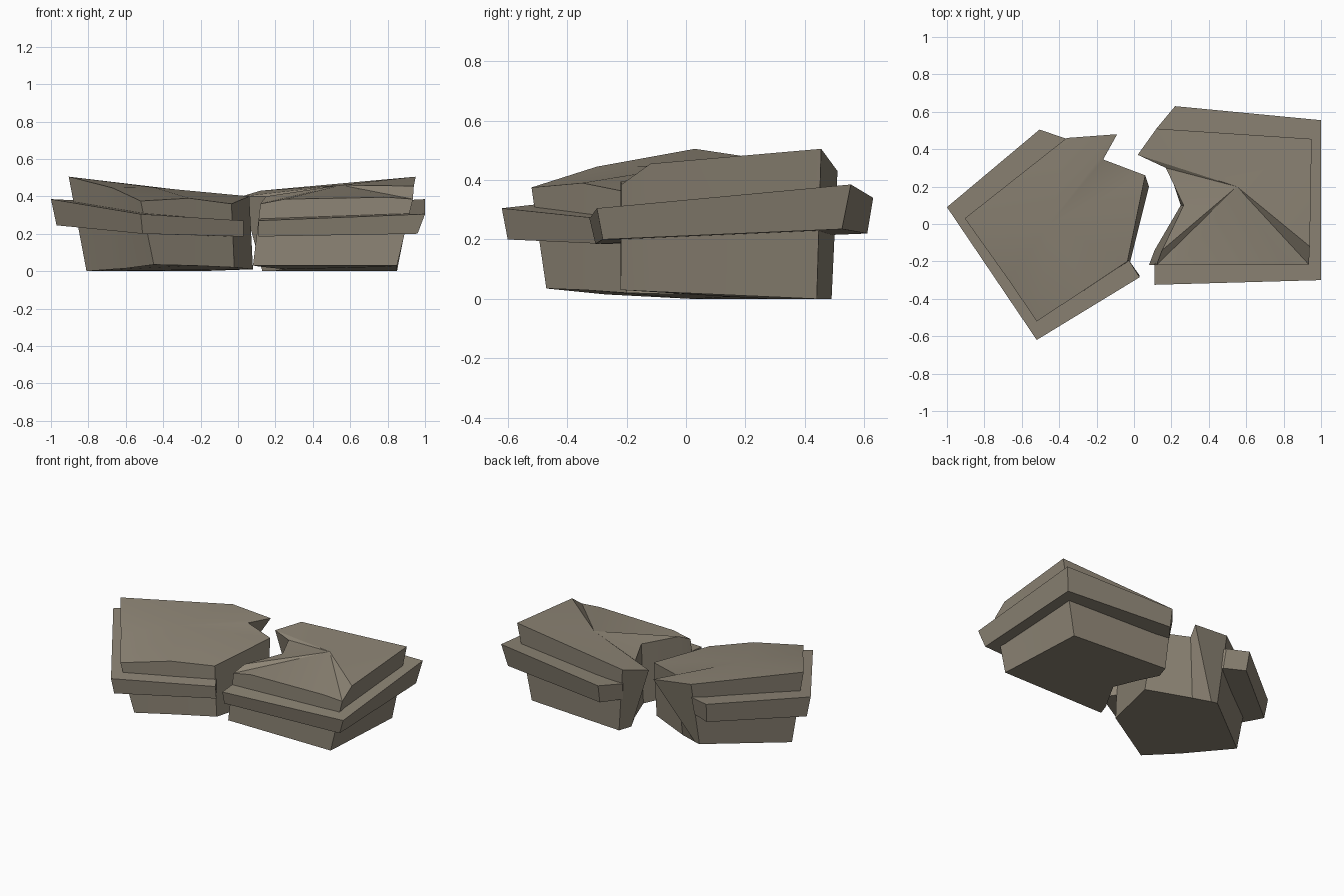
import bpy, bmesh, math

stone = bpy.data.materials.new("weathered_stone")
stone.diffuse_color = (0.27, 0.235, 0.18, 1)


def loft(name, lower, upper, peak=None):
    """Join two matching outlines with walls, cap both; a peak crowns the top."""
    bm = bmesh.new()
    a = [bm.verts.new(p) for p in lower]
    b = [bm.verts.new(p) for p in upper]
    n = len(a)
    for i in range(n):
        j = (i + 1) % n
        bm.faces.new((a[i], a[j], b[j], b[i]))
    bm.faces.new(a[::-1])
    if peak:
        c = bm.verts.new(peak)
        for i in range(n):
            bm.faces.new((b[i], b[(i + 1) % n], c))
    else:
        bm.faces.new(b)
    bmesh.ops.recalc_face_normals(bm, faces=bm.faces)
    me = bpy.data.meshes.new(name)
    bm.to_mesh(me)
    bm.free()
    me.materials.append(stone)
    ob = bpy.data.objects.new(name, me)
    bpy.context.collection.objects.link(ob)
    bpy.ops.object.select_all(action='DESELECT')
    ob.select_set(True)
    bpy.context.view_layer.objects.active = ob
    bpy.ops.object.shade_smooth_by_angle(angle=math.radians(28))
    return ob


def band(name, outline):
    """Projecting ledge: points are x, y, top z, bottom z, underside inset x, y."""
    loft(name, [(x + dx, y + dy, lo) for x, y, hi, lo, dx, dy in outline],
         [(x, y, hi) for x, y, hi, lo, dx, dy in outline])


# Left slab: flared broken block (front corner, front edge, break, back, left)
loft("left_slab",
     [(-0.45, -0.47, 0.035), (-0.24, -0.34, 0.03), (-0.02, -0.2, 0.02),
      (0.08, 0.2, 0.01), (-0.2, 0.32, 0), (-0.32, 0.36, 0),
      (-0.36, 0.37, 0), (-0.81, 0.02, 0), (-0.6, -0.27, 0.015)],
     [(-0.52, -0.52, 0.375), (-0.26, -0.35, 0.39), (-0.035, -0.2, 0.36),
      (0.06, 0.26, 0.4), (-0.165, 0.345, 0.41), (-0.09, 0.48, 0.41),
      (-0.36, 0.46, 0.44), (-0.905, 0.03, 0.505), (-0.67, -0.3, 0.445)],
     (-0.45, 0, 0.448))

# Left ledge around the two outer sides
band("left_ledge",
     [(-0.03, -0.19, 0.27, 0.185, 0, 0), (0.03, -0.285, 0.27, 0.185, 0, 0.01),
      (-0.52, -0.62, 0.305, 0.2, 0.01, 0.02), (-1, 0.09, 0.385, 0.245, 0.03, 0),
      (-0.505, 0.505, 0.36, 0.23, 0.01, -0.02), (-0.36, 0.455, 0.35, 0.225, 0, -0.03)])

# Right slab: same flared block, break on its left side
loft("right_slab",
     [(0.08, -0.22, 0.03), (0.25, -0.22, 0.03), (0.72, -0.22, 0.03),
      (0.85, -0.22, 0.03), (0.85, -0.12, 0.025), (0.85, 0.44, 0),
      (0.16, 0.49, 0), (0.13, 0.4, 0), (0.19, 0.28, 0),
      (0.25, 0.1, 0.01), (0.11, -0.14, 0.025)],
     [(0.12, -0.22, 0.36), (0.25, -0.22, 0.385), (0.8, -0.22, 0.395),
      (0.935, -0.217, 0.385), (0.94, -0.12, 0.455), (0.95, 0.455, 0.505),
      (0.12, 0.51, 0.43), (0.02, 0.37, 0.4), (0.17, 0.3, 0.4),
      (0.265, 0.1, 0.41), (0.15, -0.14, 0.4)],
     (0.55, 0.2, 0.46))

# Right ledge around front, right and back, cut in along the break
band("right_ledge",
     [(0.11, -0.325, 0.27, 0.185, 0, 0.02), (1, -0.3, 0.305, 0.2, -0.04, 0.02),
      (1, 0.555, 0.385, 0.235, -0.03, -0.03), (0.22, 0.63, 0.34, 0.22, 0, -0.02),
      (0.12, 0.51, 0.335, 0.22, 0.01, -0.02), (0.3, 0.1, 0.31, 0.2, 0, 0),
      (0.11, -0.215, 0.28, 0.19, 0, 0)])
